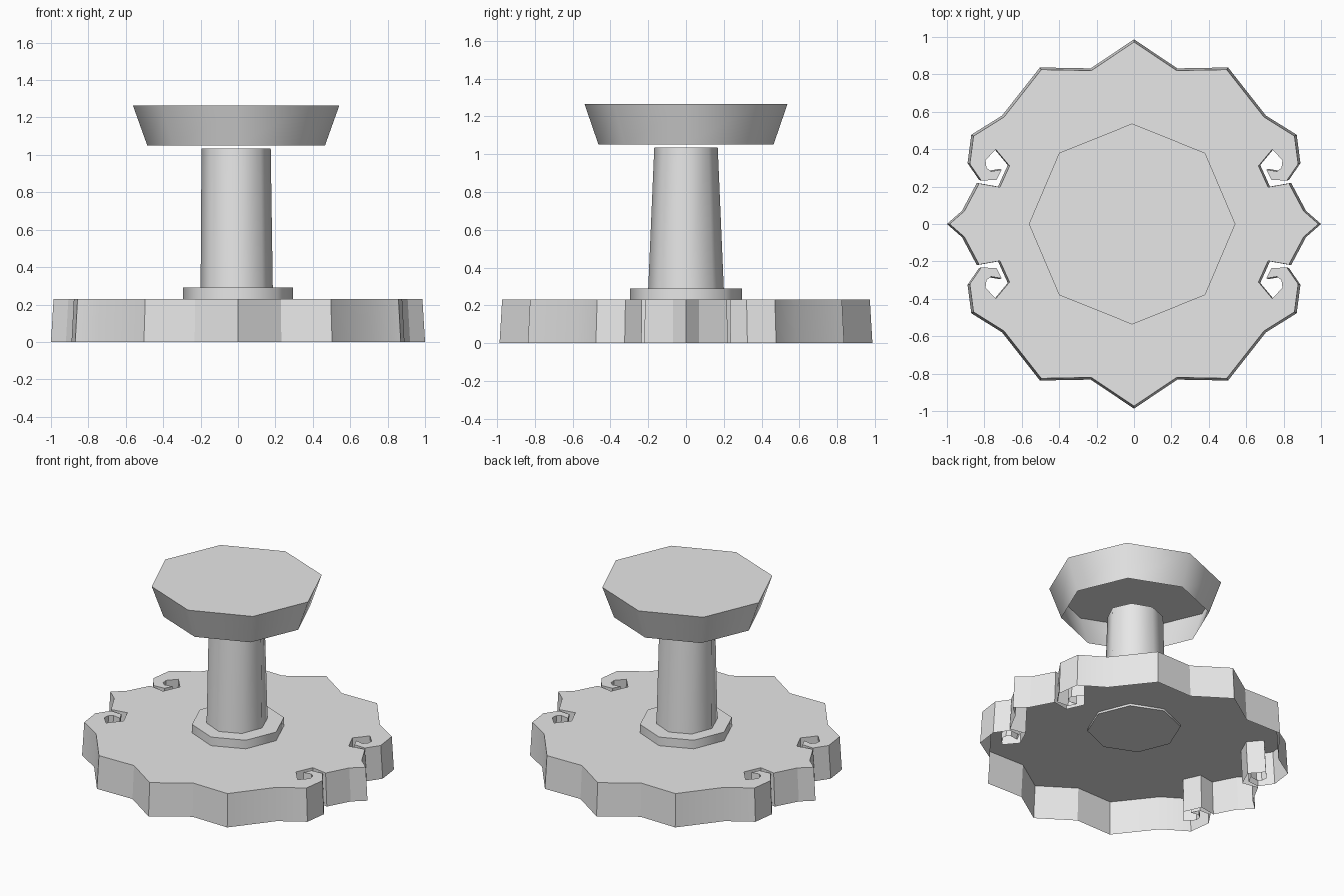
import bpy, bmesh, math

cube = bpy.data.objects.get("Cube")
if cube:
    bpy.data.objects.remove(cube, do_unlink=True)

grey = bpy.data.materials.new("plain_grey")
grey.use_nodes = True
grey.diffuse_color = (0.8, 0.8, 0.8, 1)
grey.node_tree.nodes["Principled BSDF"].inputs["Base Color"].default_value = (0.8, 0.8, 0.8, 1)


def octagon(rx, ry, cx=0.0):
    """Eight counter-clockwise points with corners on the axes."""
    return [(cx + rx * math.cos(i * math.pi / 4), ry * math.sin(i * math.pi / 4)) for i in range(8)]


def shell(name, lower, upper, z0, z1, smooth_angle, closed_bottom=False):
    """Wall between two matching outlines, with a flat lid on top."""
    bm = bmesh.new()
    a = [bm.verts.new((x, y, z0)) for x, y in lower]
    b = [bm.verts.new((x, y, z1)) for x, y in upper]
    n = len(a)
    for i in range(n):
        j = (i + 1) % n
        bm.faces.new((a[i], a[j], b[j], b[i]))
    bm.faces.new(b)
    if closed_bottom:
        bm.faces.new(a[::-1])
    mesh = bpy.data.meshes.new(name)
    bm.to_mesh(mesh)
    bm.free()
    mesh.materials.append(grey)
    obj = bpy.data.objects.new(name, mesh)
    bpy.context.collection.objects.link(obj)
    bpy.ops.object.select_all(action='DESELECT')
    obj.select_set(True)
    bpy.context.view_layer.objects.active = obj
    bpy.ops.object.shade_smooth_by_angle(angle=math.radians(smooth_angle))
    return obj


# Quarter outline of the base, from the side tip through the scroll to the back tip
quarter = [(1.0, 0), (0.92, 0.07), (0.84, 0.22), (0.727, 0.2), (0.675, 0.315),
           (0.75, 0.405), (0.805, 0.345), (0.8, 0.305), (0.775, 0.285), (0.718, 0.295),
           (0.745, 0.24), (0.828, 0.235), (0.89, 0.325), (0.87, 0.477), (0.705, 0.58),
           (0.503, 0.837), (0.232, 0.832), (0, 0.987)]
half = quarter + [(-x, y) for x, y in quarter[-2::-1]]
outline = half + [(x, -y) for x, y in half[-2:0:-1]]
top_outline = [(x * 0.986, y * 0.986) for x, y in outline]
shell("scalloped_base", outline, top_outline, 0, 0.23, 20)

# Collar, pedestal and flared seat
collar = octagon(0.294, 0.297)
shell("collar", collar, collar, 0.215, 0.29, 50, True)
shell("pedestal", octagon(0.193, 0.2, -0.007), octagon(0.185, 0.168, -0.01), 0.29, 1.035, 50)
shell("seat", octagon(0.475, 0.463, -0.01), octagon(0.552, 0.537, -0.01), 1.05, 1.265, 50)
